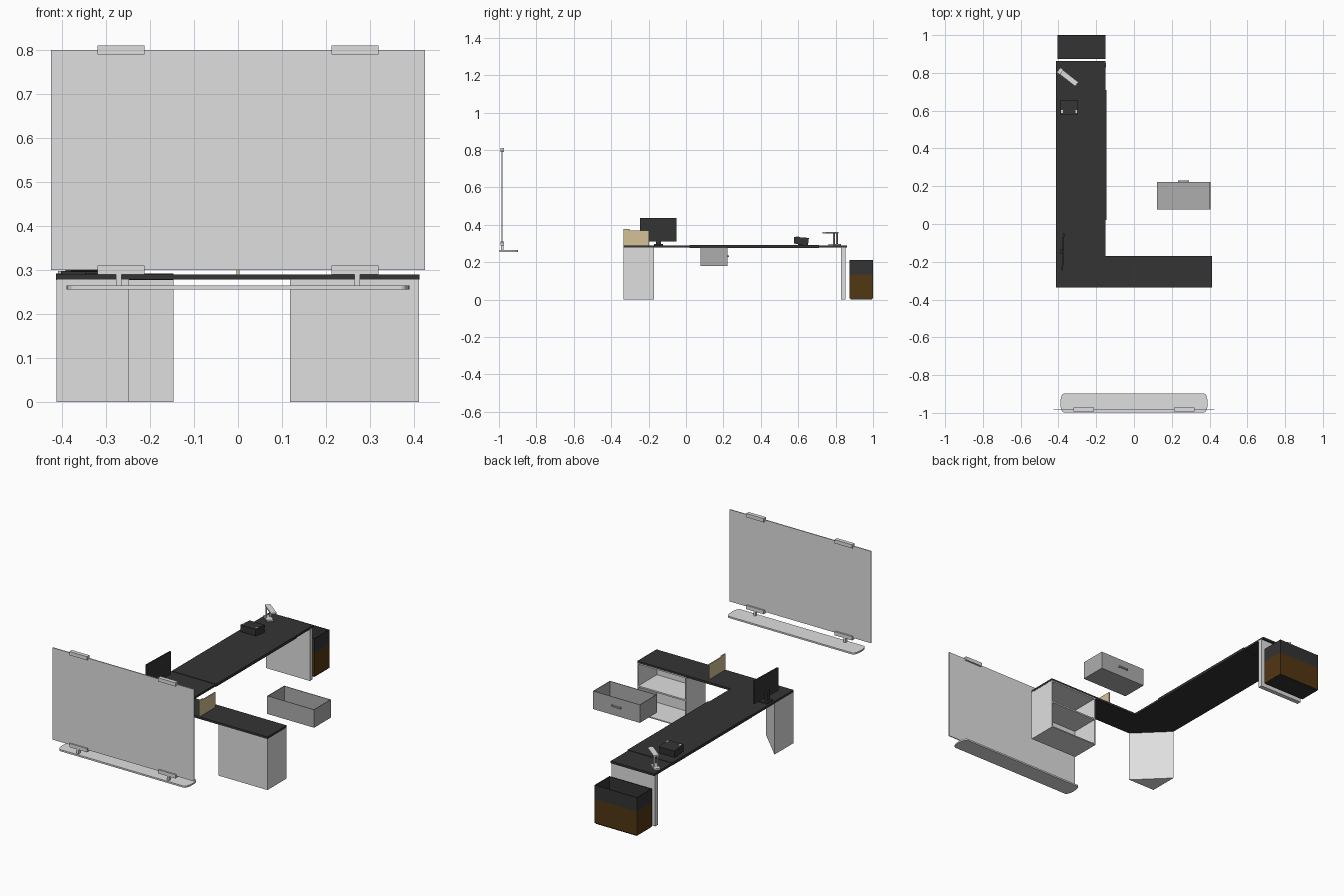
import bpy, bmesh, math
from mathutils import Matrix, Vector

if "Cube" in bpy.data.objects:
    bpy.data.objects.remove(bpy.data.objects["Cube"])


def mat(name, r, g, b):
    m = bpy.data.materials.new(name)
    m.diffuse_color = (r, g, b, 1)
    m.use_nodes = True
    m.node_tree.nodes["Principled BSDF"].inputs["Base Color"].default_value = m.diffuse_color
    return m


WHITE = mat("light_grey", 0.74, 0.74, 0.74)
GREY = mat("mid_grey", 0.42, 0.42, 0.42)
DARK = mat("charcoal", 0.034, 0.034, 0.034)
BROWN = mat("brown", 0.085, 0.038, 0.006)
CREAM = mat("folder_cream", 0.66, 0.54, 0.31)


def finish(name, bm, *mats):
    bmesh.ops.recalc_face_normals(bm, faces=bm.faces)
    me = bpy.data.meshes.new(name)
    bm.to_mesh(me)
    bm.free()
    for m in mats:
        me.materials.append(m)
    ob = bpy.data.objects.new(name, me)
    bpy.context.collection.objects.link(ob)
    return ob


def boxes(name, material, *bounds):
    """One object from several (x0, x1, y0, y1, z0, z1) boxes."""
    bm = bmesh.new()
    for x0, x1, y0, y1, z0, z1 in bounds:
        m = (Matrix.Translation(((x0 + x1) / 2, (y0 + y1) / 2, (z0 + z1) / 2))
             @ Matrix.Diagonal((x1 - x0, y1 - y0, z1 - z0, 1)))
        bmesh.ops.create_cube(bm, size=1, matrix=m)
    return finish(name, bm, material)


def prism(name, material, pts, depth):
    """Extrude a flat polygon of 3D points along a vector."""
    bm = bmesh.new()
    f = bm.faces.new([bm.verts.new(p) for p in pts])
    r = bmesh.ops.extrude_face_region(bm, geom=[f], use_keep_orig=True)
    vs = [v for v in r["geom"] if isinstance(v, bmesh.types.BMVert)]
    bmesh.ops.translate(bm, verts=vs, vec=depth)
    return finish(name, bm, material)


def open_box(name, x0, x1, y0, y1, z0, z1, t, *mats, split=None):
    """Hollow box without a lid; optional colour change at a height."""
    bm = bmesh.new()
    m = (Matrix.Translation(((x0 + x1) / 2, (y0 + y1) / 2, (z0 + z1) / 2))
         @ Matrix.Diagonal((x1 - x0, y1 - y0, z1 - z0, 1)))
    bmesh.ops.create_cube(bm, size=1, matrix=m)
    bm.normal_update()
    top = max(bm.faces, key=lambda f: f.calc_center_median().z)
    bmesh.ops.inset_region(bm, faces=[top], thickness=t)
    r = bmesh.ops.extrude_face_region(bm, geom=[top])
    vs = [v for v in r["geom"] if isinstance(v, bmesh.types.BMVert)]
    bmesh.ops.translate(bm, verts=vs, vec=(0, 0, z0 + t - z1))
    if top.is_valid:
        bm.faces.remove(top)
    if split:
        bmesh.ops.bisect_plane(bm, geom=bm.verts[:] + bm.edges[:] + bm.faces[:],
                               plane_co=(0, 0, split), plane_no=(0, 0, 1))
        for f in bm.faces:
            c = f.calc_center_median()
            outer = (min(c.x - x0, x1 - c.x, c.y - y0, y1 - c.y) < 1e-4)
            f.material_index = 1 if outer and c.z < split else 0
    return finish(name, bm, *mats)


# Whiteboard with clips, posts and pen tray
boxes("whiteboard", WHITE, (-0.425, 0.425, -0.986, -0.981, 0.30, 0.80))
for s, side in ((-1, "left"), (1, "right")):
    a, b = sorted((s * 0.213, s * 0.319))
    boxes("board_top_clip_" + side, WHITE, (a, b, -0.993, -0.972, 0.79, 0.81))
    boxes("board_bottom_clip_" + side, WHITE, (a, b, -0.993, -0.972, 0.29, 0.31))
    boxes("tray_post_" + side, WHITE,
          (s * 0.271 - 0.006, s * 0.271 + 0.006, -0.99, -0.975, 0.262, 0.295))
outline = []
for s in (1, -1):
    for i in range(9):
        a = math.radians(-90 + 180 * i / 8)
        outline.append((s * (0.372 + 0.018 * math.cos(a)),
                        -0.948 + s * 0.05 * math.sin(a), 0.256))
prism("pen_tray", WHITE, outline, (0, 0, 0.009))

# L-shaped desk top, built as an outline
L = [(-0.413, -0.335), (0.412, -0.335), (0.412, -0.17), (-0.15, -0.17),
     (-0.15, 0.862), (-0.413, 0.862)]
prism("desk_top", DARK, [(x, y, 0.278) for x, y in L], (0, 0, 0.0115))
boxes("desk_centre_panel", DARK, (-0.413, -0.146, 0.02, 0.71, 0.277, 0.292))

# Desk supports
prism("corner_leg", WHITE, [(-0.412, -0.334, 0), (-0.248, -0.334, 0),
                            (-0.412, -0.172, 0)], (0, 0, 0.279))
boxes("end_panel", WHITE, (-0.411, -0.147, 0.828, 0.852, 0, 0.279))

# Cabinet, open at the back, with one shelf
X0, X1, Y0, Y1 = 0.118, 0.411, -0.334, -0.17
T = 0.006
boxes("cabinet", WHITE,
      (X0, X0 + T, Y0, Y1, 0, 0.279), (X1 - T, X1, Y0, Y1, 0, 0.279),
      (X0 + T, X1 - T, Y0, Y0 + T, 0, 0.279),
      (X0 + T, X1 - T, Y0 + T, Y1, 0, T),
      (X0 + T, X1 - T, Y0 + T, Y1, 0.273, 0.279),
      (X0 + T, X1 - T, Y0 + T, Y1, 0.148, 0.156))

# Pulled-out drawer with handle
open_box("drawer", 0.122, 0.404, 0.077, 0.222, 0.18, 0.278, 0.005, GREY)
boxes("drawer_handle", GREY, (0.234, 0.29, 0.226, 0.231, 0.227, 0.235),
      (0.234, 0.240, 0.22, 0.228, 0.227, 0.235),
      (0.284, 0.290, 0.22, 0.228, 0.227, 0.235))

# Waste bin, dark rim over a brown body
open_box("waste_bin", -0.406, -0.15, 0.873, 1.0, 0.006, 0.212, 0.006,
         DARK, BROWN, split=0.135)
boxes("bin_base", DARK, (-0.40, -0.156, 0.879, 0.994, 0.0, 0.007))

# Monitor, turned very slightly
scr = boxes("monitor_screen", DARK, (-0.004, 0.004, -0.098, 0.098, 0.312, 0.437))
scr.location = (-0.376, -0.148, 0)
scr.rotation_euler.z = math.radians(-2)
boxes("monitor_stand", DARK, (-0.402, -0.345, -0.172, -0.122, 0.289, 0.297),
      (-0.392, -0.378, -0.16, -0.135, 0.295, 0.35))

# Upright folder with a tab
prism("folder", CREAM, [(-0.003, -0.334, 0.289), (-0.003, -0.197, 0.289),
                        (-0.003, -0.197, 0.371), (-0.003, -0.298, 0.371),
                        (-0.003, -0.303, 0.377), (-0.003, -0.334, 0.377)],
      (0.006, 0, 0))

# Small desk device with a raised body and light studs
prism("desk_device", DARK, [(-0.39, 0.577, 0.300), (-0.39, 0.652, 0.289),
                            (-0.39, 0.657, 0.330), (-0.39, 0.577, 0.336)],
      (0.092, 0, 0))
boxes("device_foot", DARK, (-0.38, -0.31, 0.60, 0.65, 0.289, 0.302))
for x in (-0.381, -0.305):
    boxes("device_stud", WHITE, (x - 0.005, x + 0.005, 0.588, 0.604, 0.312, 0.338))

# Desk lamp: base, twin posts and a flat head, set diagonally
parts = [
    boxes("lamp_base", WHITE, (-0.035, 0.03, -0.016, 0.016, 0.289, 0.298)),
    boxes("lamp_posts", WHITE, (-0.012, -0.004, -0.013, -0.006, 0.295, 0.357),
          (-0.012, -0.004, 0.006, 0.013, 0.295, 0.357)),
    boxes("lamp_head", WHITE, (-0.016, 0.088, -0.014, 0.014, 0.354, 0.362)),
]
for p in parts:
    p.location = (-0.372, 0.794, 0)
    p.rotation_euler.z = math.radians(-38)
